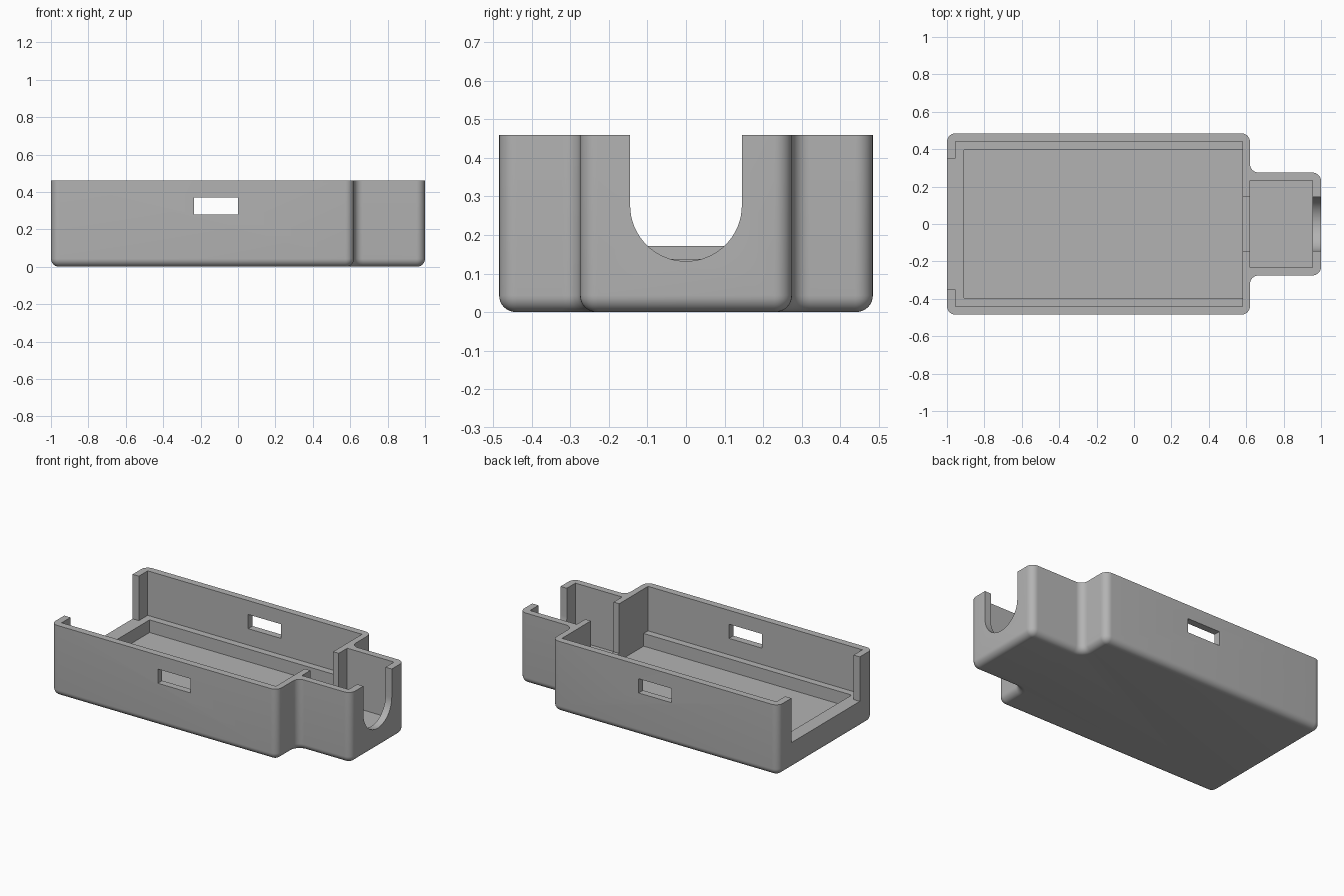
import bpy, bmesh, math
from mathutils import Vector

if "Cube" in bpy.data.objects:
    bpy.data.objects.remove(bpy.data.objects["Cube"])

H = 0.46        # overall height
R = 0.046       # radius of the upright corners
FILLET = 0.043  # radius of the bottom edge
STEPS = 8

grey = bpy.data.materials.new("plain grey")
grey.use_nodes = True
grey.diffuse_color = (0.45, 0.45, 0.45, 1)
grey.node_tree.nodes["Principled BSDF"].inputs["Base Color"].default_value = (0.45, 0.45, 0.45, 1)


def loft(name, rings):
    """Closed solid through rings of equal point count."""
    bm = bmesh.new()
    loops = [[bm.verts.new(p) for p in ring] for ring in rings]
    n = len(loops[0])
    for a, b in zip(loops, loops[1:]):
        for i in range(n):
            j = (i + 1) % n
            bm.faces.new((a[i], a[j], b[j], b[i]))
    bm.faces.new(loops[0][::-1])
    bm.faces.new(loops[-1])
    bmesh.ops.recalc_face_normals(bm, faces=bm.faces)
    mesh = bpy.data.meshes.new(name)
    bm.to_mesh(mesh)
    bm.free()
    mesh.materials.append(grey)
    obj = bpy.data.objects.new(name, mesh)
    bpy.context.collection.objects.link(obj)
    return obj


def box(name, x0, x1, y0, y1, z0, z1):
    base = [(x0, y0), (x1, y0), (x1, y1), (x0, y1)]
    return loft(name, [[(x, y, z) for x, y in base] for z in (z0, z1)])


def outline(inset, z):
    """Rounded footprint of body and neck, shrunk by inset."""
    half = [(-1, -0.485), (0.62, -0.485), (0.62, -0.275), (1, -0.275)]
    corners = [Vector(p) for p in half + [(x, -y) for x, y in reversed(half)]]
    pts = []
    for i, c in enumerate(corners):
        d0 = (c - corners[i - 1]).normalized()
        d1 = (corners[(i + 1) % len(corners)] - c).normalized()
        convex = d0.x * d1.y - d0.y * d1.x > 0
        centre = c + (d1 - d0) * R
        radius = R - inset if convex else R + inset
        for k in range(STEPS + 1):
            t = k / STEPS * math.pi / 2
            pts.append((*(centre - d1 * radius * math.cos(t) + d0 * radius * math.sin(t)), z))
    return pts


# Outer shell with a rounded bottom edge
rings = []
for k in range(STEPS + 1):
    t = k / STEPS * math.pi / 2
    rings.append(outline(FILLET * (1 - math.sin(t)), FILLET * (1 - math.cos(t))))
rings.append(outline(0, H))
case = loft("open_case", rings)

# Round-bottomed slot in the neck end
slot = [(0.145, 0.6), (-0.145, 0.6)]
for k in range(33):
    t = math.pi * (1 + k / 32)
    slot.append((0.145 * math.cos(t), 0.277 + 0.145 * math.sin(t)))

cutters = [
    box("main_cavity", -0.955, 0.58, -0.44, 0.44, 0.172, 0.6),
    box("floor_recess", -0.91, 0.58, -0.395, 0.395, 0.09, 0.3),
    box("neck_cavity", 0.62, 0.955, -0.232, 0.232, 0.09, 0.6),
    box("divider_gap", 0.55, 0.65, -0.145, 0.145, 0.138, 0.6),
    box("end_opening", -1.1, -0.93, -0.35, 0.35, 0.172, 0.6),
    box("side_windows", -0.235, 0, -0.6, 0.6, 0.278, 0.37),
    loft("neck_slot", [[(x, y, z) for y, z in slot] for x in (0.92, 1.1)]),
]

bpy.ops.object.select_all(action="DESELECT")
case.select_set(True)
bpy.context.view_layer.objects.active = case
for cutter in cutters:
    cutter.hide_render = True
    mod = case.modifiers.new(cutter.name, "BOOLEAN")
    mod.operation = "DIFFERENCE"
    mod.solver = "EXACT"
    mod.object = cutter
    bpy.ops.object.modifier_apply(modifier=mod.name)
for cutter in cutters:
    bpy.data.objects.remove(cutter)

# Soft outer roundings, crisp cut edges
bpy.ops.object.shade_smooth_by_angle(angle=math.radians(30))
